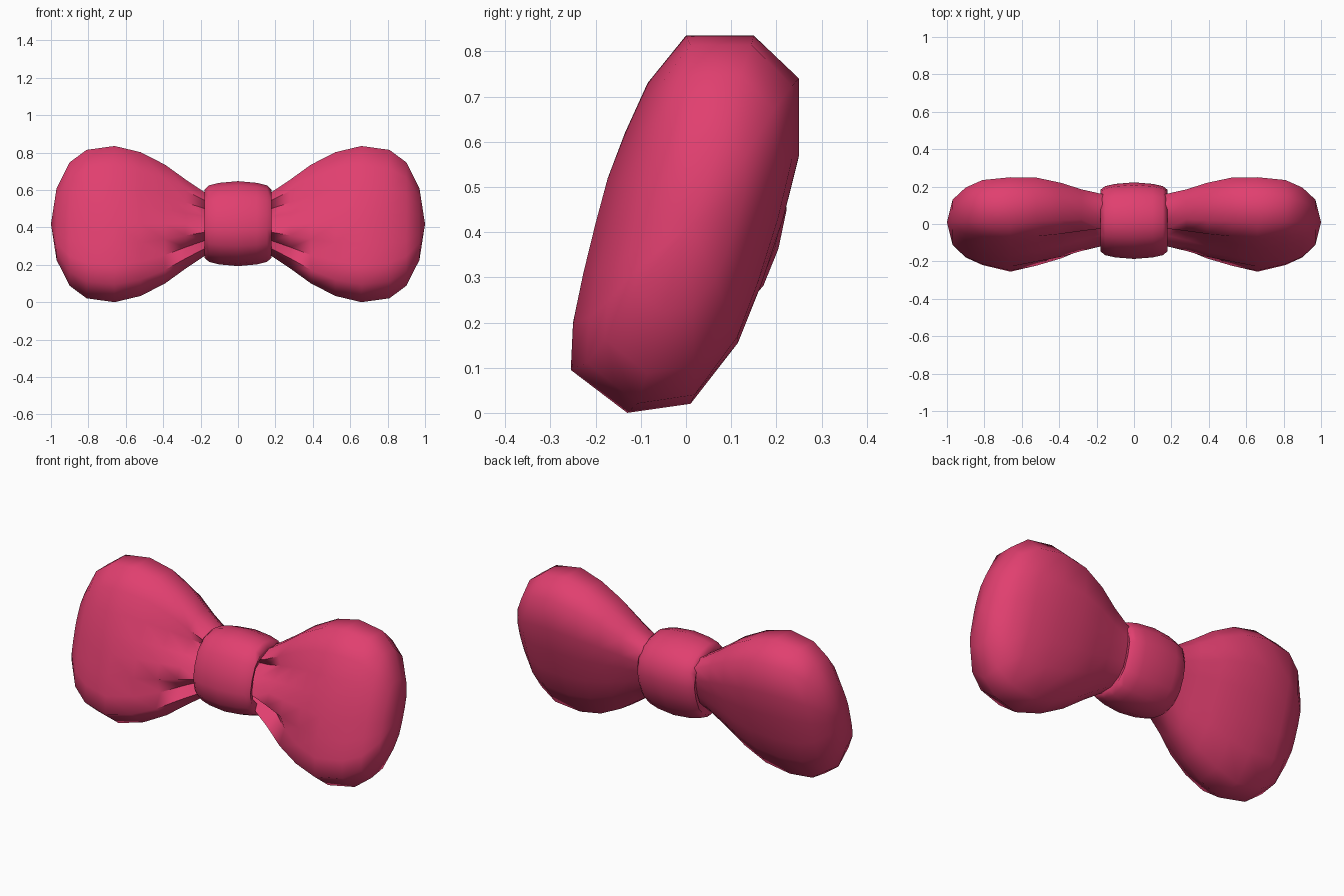
import bpy
import bmesh
from math import cos, sin, pi, radians

if "Cube" in bpy.data.objects:
    bpy.data.objects.remove(bpy.data.objects["Cube"])

MID = 0.418

pink = bpy.data.materials.new("raspberry pink")
pink.use_nodes = True
pink.diffuse_color = (0.75, 0.05, 0.16, 1)
pink.node_tree.nodes["Principled BSDF"].inputs["Base Color"].default_value = (0.75, 0.05, 0.16, 1)


def loft(name, rings, pole=None):
    """Skin a list of closed rings, ending in a point or left open."""
    bm = bmesh.new()
    loops = [[bm.verts.new(p) for p in ring] for ring in rings]
    n = len(loops[0])
    for a, b in zip(loops, loops[1:]):
        for i in range(n):
            j = (i + 1) % n
            bm.faces.new((a[i], a[j], b[j], b[i]))
    if pole:
        tip = bm.verts.new(pole)
        for i in range(n):
            bm.faces.new((loops[-1][i], loops[-1][(i + 1) % n], tip))
    bmesh.ops.recalc_face_normals(bm, faces=bm.faces)
    mesh = bpy.data.meshes.new(name)
    bm.to_mesh(mesh)
    bm.free()
    mesh.materials.append(pink)
    obj = bpy.data.objects.new(name, mesh)
    bpy.context.collection.objects.link(obj)
    for o in bpy.context.selected_objects:
        o.select_set(False)
    obj.select_set(True)
    bpy.context.view_layer.objects.active = obj
    bpy.ops.object.shade_smooth_by_angle(angle=radians(70))
    return obj


# Leaning cross-section of a wing: (y, z, fold depth), back first then front
section = [
    (0, .835, 0), (.15, .835, 0), (.25, .74, 0), (.25, .57, 0), (.215, .43, 0),
    (.165, .28, 0), (.115, .155, 0), (.01, .02, 0), (-.13, 0, 0),
    (-.255, .095, 0), (-.25, .2, .09), (-.227, .31, -.03), (-.2, .42, -.02),
    (-.173, .52, 0), (-.135, .62, .06), (-.085, .73, -.01),
]
# Stations along a wing: x, y scale, z scale, y shift, fold strength
stations = [
    (.12, .5, .38, .03, 1), (.18, .53, .41, .03, 1), (.28, .64, .57, .025, .8),
    (.39, .8, .76, .02, .45), (.52, .93, .92, .015, .15), (.66, 1, 1, 0, 0),
    (.81, .9, .95, .01, 0), (.9, .74, .79, .01, 0), (.97, .48, .46, .01, 0),
]

# Wings
for side, name in ((1, "left_wing"), (-1, "right_wing")):
    rings = [[(side * x, y * sy + shift + fold * depth, MID + (z - MID) * sz)
              for y, z, depth in section]
             for x, sy, sz, shift, fold in stations]
    loft(name, rings, (side, .01, MID))

# Centre knot: a soft barrel whose open ends roll inwards
half = [(0, 1), (.1, .96), (.155, .9), (.18, .8), (.165, .62)]
profile = [(-x, s) for x, s in reversed(half[1:])] + half
lean = radians(17)
rings = []
for x, size in profile:
    ring = []
    for i in range(16):
        c, s = cos(2 * pi * i / 16), sin(2 * pi * i / 16)
        r = size / (abs(c) ** 2.5 + abs(s) ** 2.5) ** .4
        u, v = .195 * r * c, .223 * r * s
        ring.append((x, .018 + u * cos(lean) + v * sin(lean),
                     .42 + v * cos(lean) - u * sin(lean)))
    rings.append(ring)
loft("centre_knot", rings)
